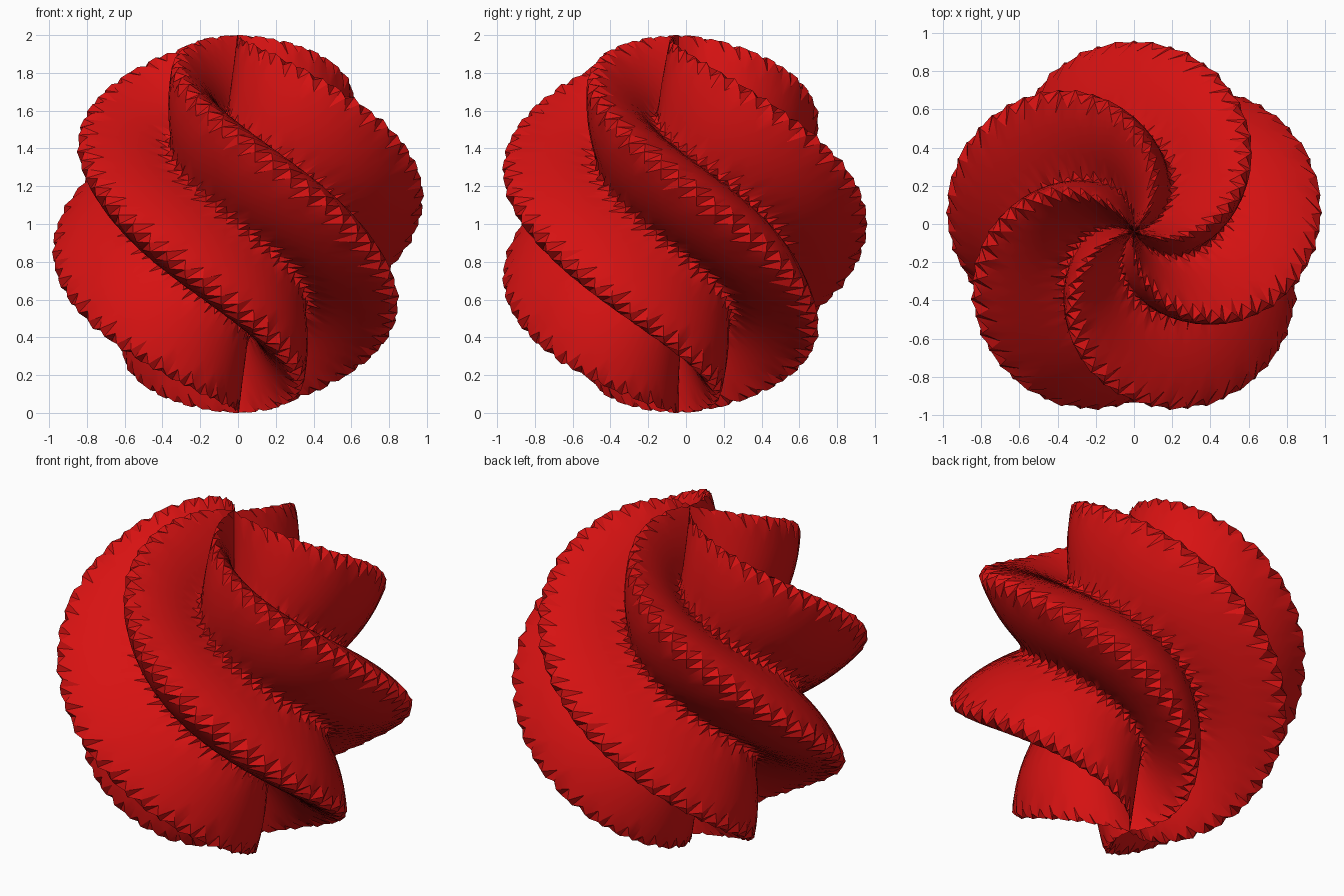
import bpy, bmesh, math

cube = bpy.data.objects.get("Cube")
if cube:
    bpy.data.objects.remove(cube, do_unlink=True)

COLS, ROWS = 64, 64        # longitude and latitude steps
LOBES, TWIST = 5, 1.28     # spiral ridges and their turn per unit of latitude
MID, DEPTH = 0.8, 0.2      # mean radius and pleat half-height
CENTRE = (0.0, -0.04, 1.0)

# Material
red = bpy.data.materials.new("bright_red")
red.use_nodes = True
colour = (0.68, 0.006, 0.006, 1)
red.diffuse_color = colour
red.node_tree.nodes["Principled BSDF"].inputs["Base Color"].default_value = colour


def radius(theta, phi):
    """Straight-sided pleats with a narrow flat crest, wound around the ball."""
    u = LOBES * (phi - math.pi / 2 - TWIST * (theta - math.pi / 2))
    wave = math.asin(max(-1, min(1, math.cos(u)))) * 2 / math.pi
    return MID + DEPTH * max(-1, min(1, 1.18 * wave))


# Pleated ball: every column keeps its own pole point, so the pleats run to the axis
bm = bmesh.new()
grid = []
for i in range(ROWS + 1):
    theta = math.pi * i / ROWS
    row = []
    for j in range(COLS):
        phi = 2 * math.pi * j / COLS
        r = radius(theta, phi)
        row.append(bm.verts.new((
            CENTRE[0] + r * math.sin(theta) * math.cos(phi),
            CENTRE[1] + r * math.sin(theta) * math.sin(phi),
            CENTRE[2] + r * math.cos(theta))))
    grid.append(row)

# Triangles split across the ridges, giving the toothed crests
for i in range(ROWS):
    for j in range(COLS):
        k = (j + 1) % COLS
        a, b = grid[i][j], grid[i][k]
        c, d = grid[i + 1][k], grid[i + 1][j]
        bm.faces.new((a, d, b))
        bm.faces.new((b, d, c))

mesh = bpy.data.meshes.new("twisted_pleated_ball")
bm.to_mesh(mesh)
bm.free()
mesh.materials.append(red)
ball = bpy.data.objects.new("twisted_pleated_ball", mesh)
bpy.context.collection.objects.link(ball)

# Smooth flanks, sharp teeth
bpy.ops.object.select_all(action='DESELECT')
ball.select_set(True)
bpy.context.view_layer.objects.active = ball
bpy.ops.object.shade_smooth_by_angle(angle=math.radians(30))
